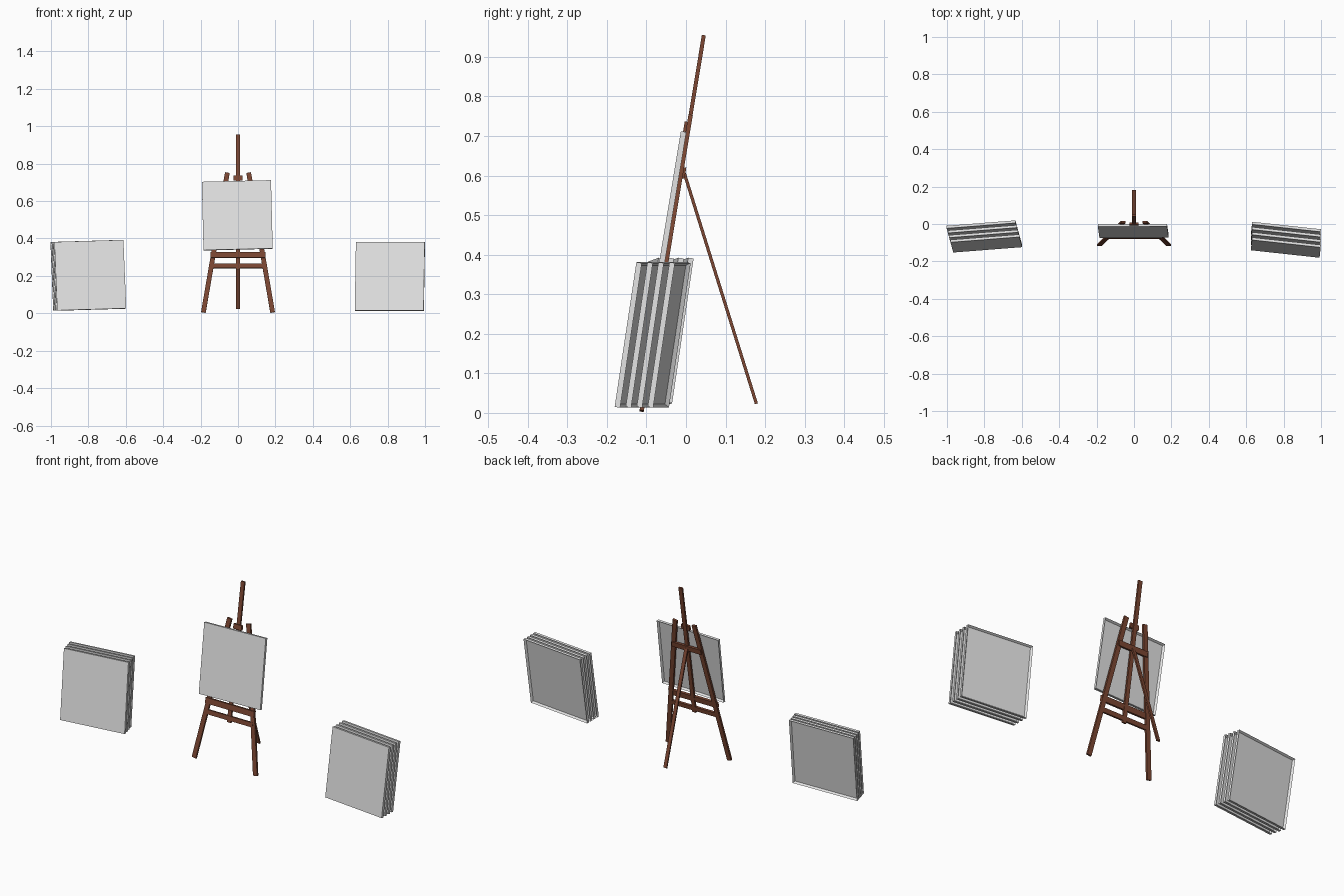
import bpy, bmesh, math
from mathutils import Matrix, Vector

if "Cube" in bpy.data.objects:
    bpy.data.objects.remove(bpy.data.objects["Cube"])


def material(name, rgb):
    m = bpy.data.materials.new(name)
    m.diffuse_color = (*rgb, 1)
    m.use_nodes = True
    m.node_tree.nodes["Principled BSDF"].inputs["Base Color"].default_value = m.diffuse_color
    return m


WOOD = material("brown wood", (0.20, 0.062, 0.032))
CANVAS = material("pale canvas", (0.76, 0.76, 0.76))


def add_object(name, bm, matrix, mat):
    bmesh.ops.recalc_face_normals(bm, faces=bm.faces)
    me = bpy.data.meshes.new(name)
    bm.to_mesh(me)
    bm.free()
    me.materials.append(mat)
    ob = bpy.data.objects.new(name, me)
    ob.matrix_world = matrix
    bpy.context.collection.objects.link(ob)
    return ob


def box(size):
    bm = bmesh.new()
    bmesh.ops.create_cube(bm, size=1)
    bmesh.ops.scale(bm, vec=size, verts=bm.verts)
    return bm


def rot(deg, axis):
    return Matrix.Rotation(math.radians(deg), 4, axis)


# Leaning plane of the easel: local x across, z up the slope, y out the back
EASEL = Matrix.Translation((0, -0.113, 0)) @ rot(-9.4, 'X')


def bar(name, a, b, width, thick, depth=0.0):
    """Slat on the easel plane from (x, height) a to b."""
    a, b = Vector((a[0], depth, a[1])), Vector((b[0], depth, b[1]))
    d = b - a
    m = Matrix.Translation((a + b) / 2) @ Matrix.Rotation(math.atan2(d.x, d.z), 4, 'Y')
    add_object(name, box((width, thick, d.length)), EASEL @ m, WOOD)


# Easel front frame
for side, label in ((-1, "left"), (1, "right")):
    bar(f"front_leg_{label}", (side * 0.185, 0.005), (side * 0.057, 0.762), 0.025, 0.011)
bar("mast", (0, 0.235), (0, 0.968), 0.022, 0.010)
bar("upper_crossbar", (-0.147, 0.315), (0.147, 0.315), 0.030, 0.014, -0.004)
bar("lower_crossbar", (-0.143, 0.257), (0.143, 0.257), 0.024, 0.012, -0.001)
bar("hinge_crossbar", (-0.088, 0.616), (0.088, 0.616), 0.028, 0.012, 0.005)
bar("canvas_clamp", (-0.025, 0.732), (0.025, 0.732), 0.026, 0.012, -0.006)

# Rear strut
top, foot = Vector((0, -0.004, 0.605)), Vector((0, 0.178, 0.023))
d = top - foot
add_object("rear_leg", box((0.019, 0.008, d.length)),
           Matrix.Translation((top + foot) / 2) @ rot(math.degrees(math.atan2(-d.y, d.z)), 'X'), WOOD)


def canvas(name, centre, yaw, tilt, roll, size=0.37, thick=0.014):
    """Stretched canvas: flat front, recessed back inside a thin frame."""
    bm = box((size, thick, size))
    back = max(bm.faces, key=lambda f: f.calc_center_median().y)
    bmesh.ops.inset_region(bm, faces=[back], thickness=0.011)
    bmesh.ops.translate(bm, verts=back.verts, vec=(0, -thick * 0.75, 0))
    m = Matrix.Translation(centre) @ rot(yaw, 'Z') @ rot(-tilt, 'X') @ rot(-roll, 'Y')
    add_object(name, bm, m, CANVAS)


# Canvas on the easel
canvas("easel_canvas", (-0.004, -0.037, 0.524), 0, 9.4, 1.4)


def stack(name, first, yaw, roll, pitch, slide):
    """Four leaning canvases, front to back."""
    a = math.radians(yaw)
    for i in range(4):
        x = first[0] + i * (slide - pitch * math.sin(a))
        y = first[1] + i * pitch * math.cos(a)
        canvas(f"{name}_{i + 1}", (x, y, first[2]), yaw, 8.6, roll)


stack("right_stack_canvas", (0.812, -0.126, 0.197), -6.2, 0, 0.028, -0.003)
stack("left_stack_canvas", (-0.790, -0.104, 0.203), 4.2, 1.7, 0.025, -0.005)
